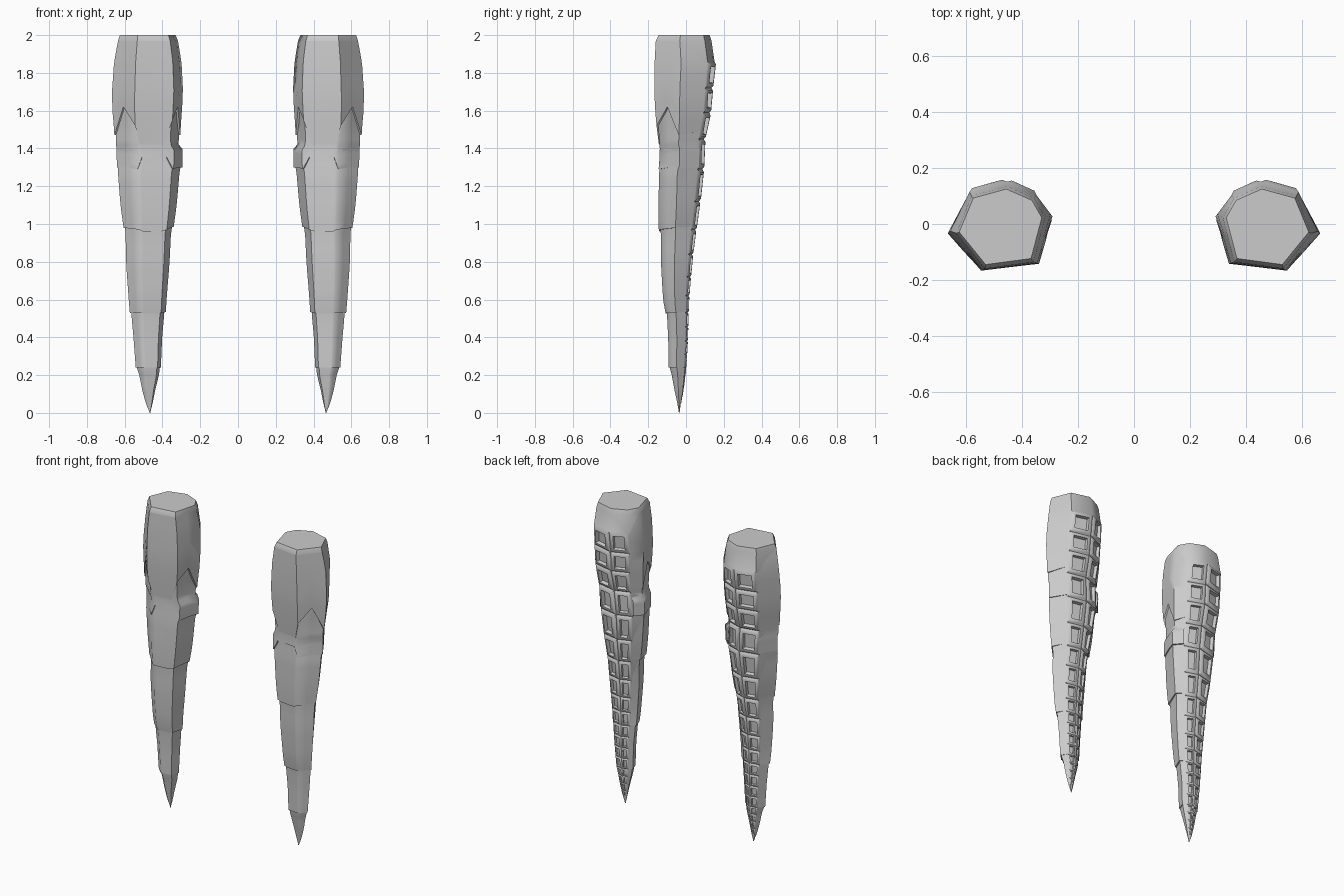
import bpy, bmesh
from mathutils import Vector

if "Cube" in bpy.data.objects:
    bpy.data.objects.remove(bpy.data.objects["Cube"])

# Outline of one tentacle: z, x min, x max, y min, y max
KEYS = [
    (2.00, .330, .625, -.145, .125), (1.97, .318, .635, -.160, .135),
    (1.86, .300, .655, -.165, .160), (1.70, .293, .665, -.165, .142),
    (1.60, .300, .662, -.160, .135), (1.50, .308, .652, -.150, .115),
    (1.42, .312, .648, -.142, .095), (1.40, .292, .645, -.140, .108),
    (1.30, .296, .640, -.142, .105), (1.28, .305, .640, -.146, .086),
    (1.10, .325, .622, -.146, .076), (.975, .345, .602, -.142, .058),
    (.95, .350, .600, -.138, .052), (.80, .360, .595, -.135, .036),
    (.60, .380, .577, -.120, .020), (.53, .385, .570, -.106, .017),
    (.40, .400, .555, -.096, .014), (.24, .410, .540, -.090, .004),
    (.20, .416, .525, -.078, .000), (.12, .437, .508, -.062, -.012),
    (.05, .452, .488, -.046, -.026), (.00, .464, .468, -.038, -.034)]

# Cross-section corners in unit coordinates (u across, v depth)
E, D, C, B, A, F, R = [Vector(p) for p in
    ((.83, .88), (1, .43), (.68, 0), (.13, .08), (0, .62), (.12, .85), (.43, 1))]


def point(z, uv, d=0.0):
    """Point on the outline at height z, moved outward by d."""
    z = max(0.0, min(2.0, z))
    for a, b in zip(KEYS, KEYS[1:]):
        if b[0] <= z <= a[0]:
            t = (a[0] - z) / (a[0] - b[0])
            x0, x1, y0, y1 = [p + (q - p) * t for p, q in zip(a[1:], b[1:])]
            break
    d *= min(1, (x1 - x0) / .2)
    return (x0 - d + uv[0] * (x1 - x0 + 2 * d),
            y0 - d + uv[1] * (y1 - y0 + 2 * d), z)


def finish(bm, name, angle):
    """Make the object and mirror it to the other side."""
    me = bpy.data.meshes.new(name)
    bm.to_mesh(me)
    bm.free()
    ob = bpy.data.objects.new(name, me)
    bpy.context.collection.objects.link(ob)
    bpy.ops.object.select_all(action='DESELECT')
    ob.select_set(True)
    bpy.context.view_layer.objects.active = ob
    bpy.ops.object.shade_smooth_by_angle(angle=angle)
    ob.modifiers.new("mirror", 'MIRROR').use_mirror_merge = False


# Tentacle core, with rows matching the suckers on the two back strips
ROWS = [1.86, 1.72, 1.59, 1.45, 1.29, 1.12, .97, .84, .72, .62, .53,
        .455, .38, .31, .24, .19, .14, .09, .05]
bm = bmesh.new()
section = [E, R, F, A, B, C, D]
rings = [[bm.verts.new(point(z, p, -.009 if z < 1.95 else 0)) for p in section]
         for z in [2.0, 1.97] + ROWS + [0.0]]
suckers = []
for k, (up, low) in enumerate(zip(rings, rings[1:])):
    for i in range(7):
        j = (i + 1) % 7
        f = bm.faces.new((up[i], up[j], low[j], low[i]))
        if i < 2 and 2 <= k < len(rings) - 2:
            suckers.append(f)
bm.faces.new(rings[0])
bm.faces.new(rings[-1])
bmesh.ops.recalc_face_normals(bm, faces=bm.faces[:])

# Suckers: raised frame around a sunken square
for f in suckers:
    s = f.calc_area() ** .5
    for thick, depth in ((.10, .09), (.09, .01), (.03, -.16)):
        bmesh.ops.inset_individual(bm, faces=[f], thickness=thick * s,
                                   depth=depth * s, use_even_offset=True)
finish(bm, "tentacle_core", .75)

# Armour plates wrapping the front and sides, open along the sucker strips
WRAP = [E, D, (C + D) / 2, C, C.lerp(B, .12), B.lerp(C, .2), B,
        (A + B) / 2, A, F]


def plate(name, top, bottoms, d_top=-.006, d_low=0.0, steps=8):
    bm = bmesh.new()
    grid = []
    for k in range(steps + 2):
        t = min(k, steps) / steps
        row = []
        for i, (p, low) in enumerate(zip(WRAP, bottoms)):
            d = d_top + (d_low - d_top) * t
            if k > steps:                      # lip turned inward
                d -= .025
            elif i in (0, len(WRAP) - 1):      # side edges meet the core
                d = -.009
            row.append(bm.verts.new(point(top + (low - top) * t, p, d)))
        grid.append(row)
    for up, low in zip(grid, grid[1:]):
        for i in range(len(WRAP) - 1):
            bm.faces.new((up[i], low[i], low[i + 1], up[i + 1]))
    bmesh.ops.recalc_face_normals(bm, faces=bm.faces[:])
    if sum(f.normal.y for f in bm.faces if f.calc_center_median().y < -.05) > 0:
        bmesh.ops.reverse_faces(bm, faces=bm.faces[:])
    finish(bm, name, .95)


plate("upper_plate", 1.97,
      [1.49, 1.47, 1.62, 1.52, 1.42, 1.42, 1.55, 1.62, 1.47, 1.49], 0, .004)
plate("collar_plate", 1.64,
      [1.30, 1.30, 1.30, 1.29, 1.355, 1.355, 1.29, 1.30, 1.30, 1.30], -.008, .001, 14)
plate("middle_plate", 1.37,
      [.985, .98, .975, .97, .96, .96, .97, .98, .985, .985], -.006, .003)
plate("lower_plate", 1.0,
      [.535, .53, .53, .53, .525, .525, .53, .53, .535, .535], -.006, .003)
plate("shin_plate", .55, [.24] * 10, -.006, .002)
plate("tip_plate", .26, [.03] * 10, -.006, -.002)
